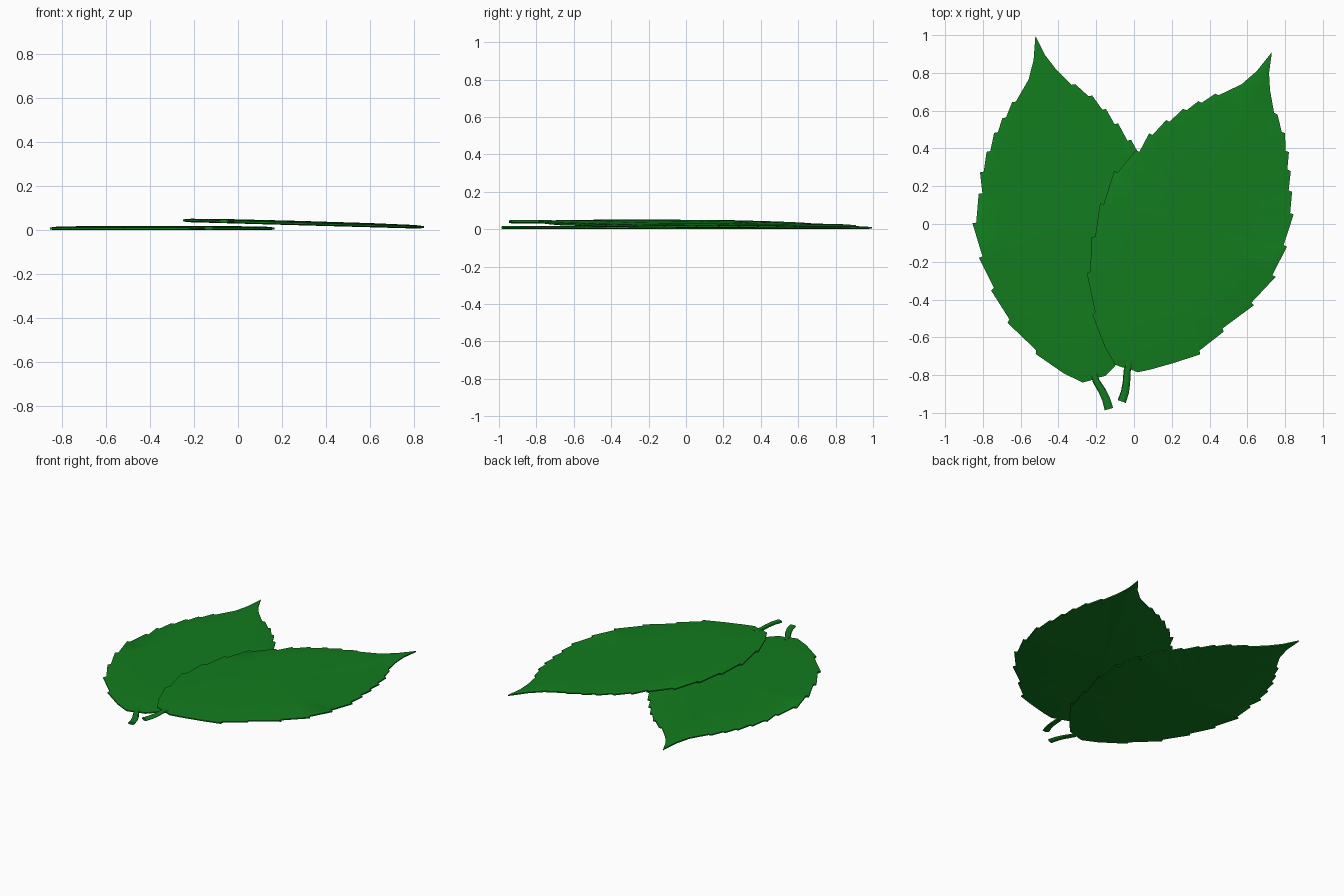
import bpy, bmesh, math
from mathutils import Vector, Matrix

if "Cube" in bpy.data.objects:
    bpy.data.objects.remove(bpy.data.objects["Cube"])

# Leaf outline in plan: tooth tips down the right edge, rounded base, tooth tips up the left edge
TIP = (0.73, 0.91)
RIGHT = [(0.76, 0.58), (0.80, 0.48), (0.82, 0.38), (0.83, 0.28), (0.837, 0.17), (0.845, 0.05),
         (0.81, -0.12), (0.75, -0.28), (0.635, -0.43), (0.475, -0.57), (0.35, -0.69)]
BASE = [(0.22, -0.733), (0.09, -0.77), (0.02, -0.785), (-0.03, -0.765),
        (-0.06, -0.76), (-0.10, -0.745), (-0.155, -0.65)]
LEFT = [(-0.22, -0.48), (-0.25, -0.26), (-0.225, -0.07), (-0.18, 0.11), (-0.105, 0.28),
        (0.01, 0.39), (0.08, 0.48), (0.17, 0.55), (0.26, 0.61), (0.34, 0.65), (0.43, 0.69)]
ORIGIN = Vector((-0.03, -0.77))
ACROSS = Vector((0.911, -0.412))   # direction across the leaf, to its right
CENTRE = Vector((0.25, 0.0))


def outline():
    pts = [Vector(TIP), Vector((0.715, 0.80)), Vector((0.72, 0.71))]
    for p in RIGHT:                     # notch, then tooth tip
        p = Vector(p)
        pts += [p - ACROSS * 0.02, p]
    pts += [Vector(p) for p in BASE]
    for p in LEFT:                      # tooth tip, then notch
        p = Vector(p)
        pts += [p, p + ACROSS * 0.02]
    pts += [Vector((0.57, 0.74)), Vector((0.65, 0.81))]
    return pts


def add_tube(bm, path, half_w, half_h, sides=10):
    rings = []
    for i, p in enumerate(path):
        a, b = path[max(i - 1, 0)], path[min(i + 1, len(path) - 1)]
        d = (b - a).normalized()
        n = Vector((d.y, -d.x, 0))
        w = half_w * (0.85 + 0.3 * i / (len(path) - 1))
        rings.append([bm.verts.new(p + n * w * math.cos(t) + Vector((0, 0, half_h * math.sin(t))))
                      for t in [2 * math.pi * k / sides for k in range(sides)]])
    for r, s in zip(rings, rings[1:]):
        for k in range(sides):
            bm.faces.new((r[k], r[(k + 1) % sides], s[(k + 1) % sides], s[k]))
    bm.faces.new(rings[0])
    bm.faces.new(rings[-1][::-1])


def make_leaf(name, angle, base, lift, tilt, mat):
    bm = bmesh.new()
    pts = outline()
    n = len(pts)
    # Blade: flat underside, thin rim, gently domed top
    rings = []
    for s, z in [(0.96, 0.0), (1.0, 0.004), (1.0, 0.012), (0.93, 0.016), (0.6, 0.019)]:
        rings.append([bm.verts.new((*(CENTRE + (p - CENTRE) * s), z)) for p in pts])
    for r, s in zip(rings, rings[1:]):
        for k in range(n):
            bm.faces.new((r[k], r[(k + 1) % n], s[(k + 1) % n], s[k]))
    for ring, z in ((rings[0], 0.0), (rings[-1], 0.02)):
        c = bm.verts.new((*CENTRE, z))
        for k in range(n):
            bm.faces.new((c, ring[k], ring[(k + 1) % n]))
    # Stalk
    add_tube(bm, [Vector(p) for p in ((-0.02, -0.72, 0.009), (-0.037, -0.78, 0.009),
             (-0.04, -0.84, 0.009), (-0.048, -0.89, 0.009), (-0.065, -0.94, 0.009))], 0.02, 0.009)
    # Turn the leaf about its base, then tilt it
    m = Matrix.Translation((base[0], base[1], 0)) @ Matrix.Rotation(angle, 4, 'Z') \
        @ Matrix.Translation((-ORIGIN.x, -ORIGIN.y, 0))
    bm.transform(m)
    for v in bm.verts:
        v.co.z += lift - tilt * v.co.x
    bmesh.ops.recalc_face_normals(bm, faces=bm.faces)
    me = bpy.data.meshes.new(name)
    bm.to_mesh(me)
    bm.free()
    me.materials.append(mat)
    ob = bpy.data.objects.new(name, me)
    bpy.context.collection.objects.link(ob)
    bpy.ops.object.select_all(action='DESELECT')
    ob.select_set(True)
    bpy.context.view_layer.objects.active = ob
    bpy.ops.object.shade_smooth_by_angle(angle=math.radians(35))


green = bpy.data.materials.new("leaf_green")
green.diffuse_color = (0.006, 0.2, 0.013, 1)
green.use_nodes = True
green.node_tree.nodes["Principled BSDF"].inputs["Base Color"].default_value = green.diffuse_color

make_leaf("upper_leaf", 0.0, ORIGIN, 0.030, 0.028, green)
make_leaf("lower_leaf", math.radians(34.4), (-0.2, -0.82), 0.0, 0.0, green)
